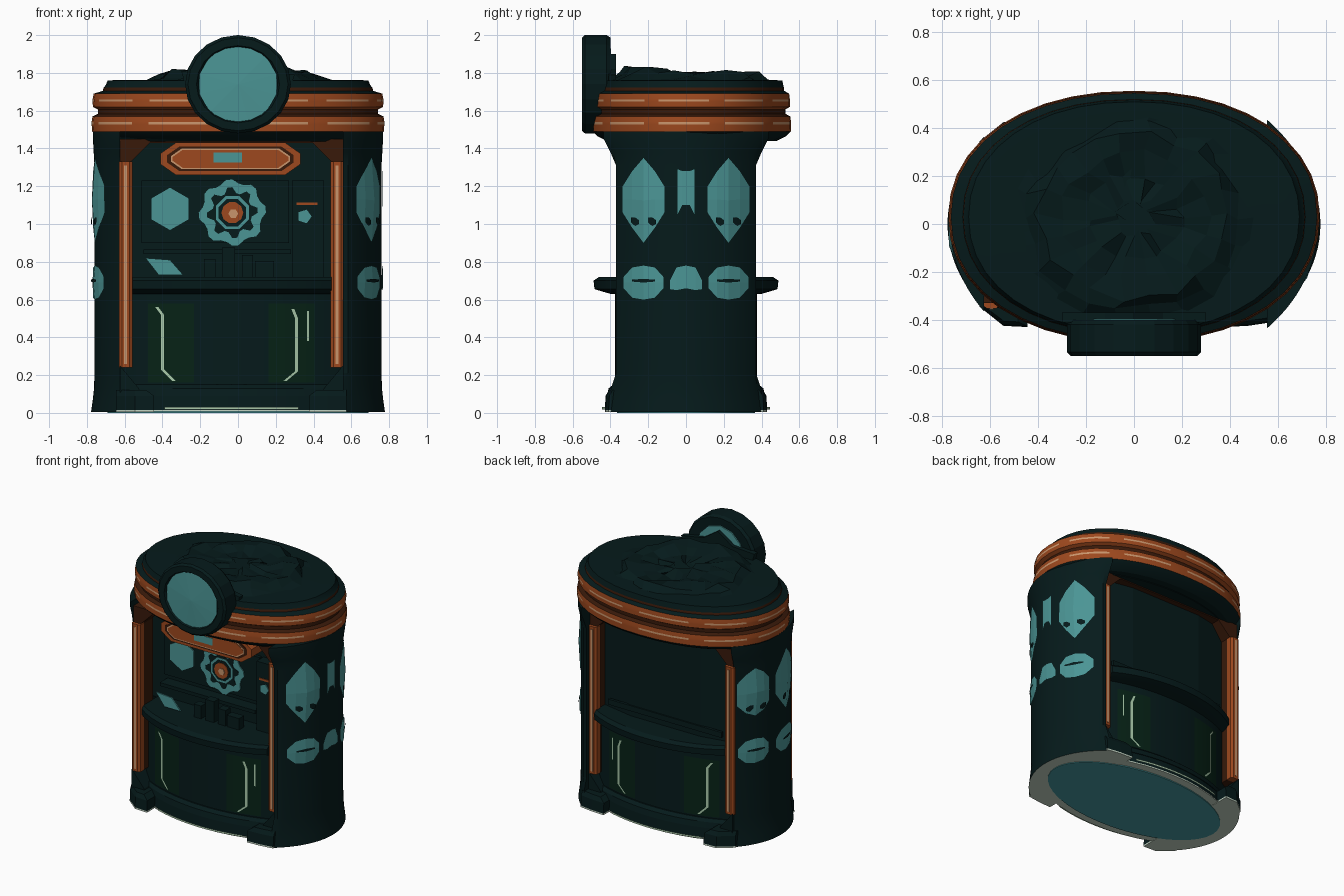
import bpy, bmesh, math, random

if "Cube" in bpy.data.objects:
    bpy.data.objects.remove(bpy.data.objects["Cube"])

random.seed(4)
COL = {
    "dark_teal": (0.0017, 0.0105, 0.011), "glass_teal": (0.07, 0.30, 0.30),
    "copper": (0.34, 0.066, 0.013), "dark_brown": (0.04, 0.010, 0.003),
    "tan_highlight": (0.58, 0.30, 0.15), "pale_green": (0.40, 0.58, 0.40),
    "dark_green": (0.002, 0.016, 0.008), "underside_teal": (0.06, 0.32, 0.35),
    "stone": (0.55, 0.66, 0.55)}
MAT = {}
for k, c in COL.items():
    MAT[k] = bpy.data.materials.new(k)
    MAT[k].diffuse_color = (*c, 1)

CL, CR = -0.625, 0.555        # left and right limits of the service opening
RX, RY = 0.76, 0.58           # body ellipse


def make(name, verts, faces, mats="dark_teal", idx=None, smooth=False, fix=True):
    me = bpy.data.meshes.new(name)
    me.from_pydata([tuple(v) for v in verts], [], faces)
    for m in ([mats] if isinstance(mats, str) else mats):
        me.materials.append(MAT[m])
    if idx:
        me.polygons.foreach_set("material_index", idx)
    if fix:
        bm = bmesh.new()
        bm.from_mesh(me)
        bmesh.ops.recalc_face_normals(bm, faces=bm.faces)
        bm.to_mesh(me)
        bm.free()
    if smooth:
        me.shade_smooth()
        me.set_sharp_from_angle(angle=math.radians(25))
    ob = bpy.data.objects.new(name, me)
    bpy.context.collection.objects.link(ob)
    return ob


def loft(name, rings, mats="dark_teal", bands=None, smooth=True):
    """Skin equal closed rings; bands gives a material index per step."""
    n = len(rings[0])
    verts = [p for r in rings for p in r]
    faces, idx = [], []
    for k in range(len(rings) - 1):
        for i in range(n):
            j = (i + 1) % n
            faces.append((k*n + i, k*n + j, (k+1)*n + j, (k+1)*n + i))
            idx.append(bands[k] if bands else 0)
    faces += [tuple(range(n))[::-1], tuple(range((len(rings)-1)*n, len(rings)*n))]
    idx += [bands[0], bands[-1]] if bands else [0, 0]
    return make(name, verts, faces, mats, idx, smooth)


def prism(name, poly, y0, y1, mat="dark_teal"):
    """Extrude an outline in x, z between two depths."""
    return loft(name, [[(x, y0, z) for x, z in poly], [(x, y1, z) for x, z in poly]], mat, smooth=False)


def box(name, x0, x1, y0, y1, z0, z1, mat="dark_teal"):
    return prism(name, [(x0, z0), (x1, z0), (x1, z1), (x0, z1)], y0, y1, mat)


def ellipse(rx, ry, z, n=40, cy=0.0, p=1.0):
    def c(v):
        return math.copysign(abs(v)**p, v)
    return [(rx*c(math.cos(2*math.pi*i/n)), cy + ry*c(math.sin(2*math.pi*i/n)), z) for i in range(n)]


def disc(cx, cz, r, n=8, rot=0.0, sz=1.0):
    return [(cx + r*math.cos(2*math.pi*i/n + rot), cz + sz*r*math.sin(2*math.pi*i/n + rot)) for i in range(n)]


def bow(x, ry, rx=0.75):
    return ry*math.sqrt(max(0, 1 - (x/rx)**2))


def bowed_plan(ry, z, n=16, a=CL, b=CR):
    xs = [a + (b - a)*i/n for i in range(n + 1)]
    return [(x, -bow(x, ry), z) for x in xs] + [(x, bow(x, ry), z) for x in reversed(xs)]


# Base with stone rim and underside
loft("base", [ellipse(.755, .42, .016), ellipse(.75, .415, .09), ellipse(.73, .39, .13)])
loft("base_rim", [ellipse(.76, .425, .007), ellipse(.76, .425, .016)], "stone")
loft("underside", [ellipse(.69, .365, 0), ellipse(.69, .365, .012)], "underside_teal")

# Side pillars: flattened ellipse segments with a wide foot and a flared head
PROFILE = [(.778, .59, .43, .004), (.77, .585, .43, .06), (.762, .58, .42, .13), (RX, RY, .37, .21),
           (RX, RY, .37, 1.31), (.764, .60, .40, 1.38), (.768, .63, .44, 1.45), (.768, .63, .44, 1.49)]
for side, cut, yo in (("left", CL, .345), ("right", CR, .41)):
    s = 1 if cut > 0 else -1
    rings = []
    for rx, ry, ym, z in PROFILE:
        a0 = math.acos(abs(cut)/rx)
        rings.append([(s*rx*math.cos(a0*i/14), max(-ym, min(ym, ry*math.sin(a0*i/14))), z) for i in range(-14, 15)])
    pillar = loft(side + "_pillar", rings, ["dark_teal", "stone"])
    for p in pillar.data.polygons:
        p.material_index = int(p.center.z < .005)
    # foot reaching in under the opening, with a bevelled corner above
    rings = []
    for z, e, k in ((.004, .18, 1), (.015, .18, 1), (.09, .18, .99), (.12, .14, .95)):
        half = [(cut + s*.02, yo*k), (cut - s*.08, .425*k), (cut - s*e, .43*k)]
        rings.append([(x, -y, z) for x, y in half] + [(x, y, z) for x, y in half[::-1]])
    loft(side + "_foot", rings, ["stone", "dark_teal"], [0, 1, 1], smooth=False)
    prism(side + "_foot_wedge", [(cut, .10), (cut - s*.11, .10), (cut - s*.10, .13), (cut, .25)], -.35, .35)

# Lower counter body with dark green glow areas
rings = [bowed_plan(.375, z, 24) for z in (.1, .16, .58, .66)]
body = loft("counter_body", rings, ["dark_teal", "dark_green"])
for p in body.data.polygons:
    if .16 < p.center.z < .58 and .2 < abs(p.center.x + .035) < .42:
        p.material_index = 1
loft("lower_molding", [bowed_plan(.42, .09), bowed_plan(.41, .13), bowed_plan(.385, .15)])

# Counter top, front and back
loft("counter_top", [bowed_plan(r, z, 16, -.565, .495) for r, z in ((.40, .63), (.485, .655), (.49, .70), (.46, .72))])


def strip(name, pts, w, ry, sgn, mat, axis=0):
    """Thin plate following the bowed panel along x, z points."""
    v, f = [], []
    for x, z in pts:
        for d in (-w, w):
            xx, zz = (x + d, z) if axis == 0 else (x, z + d)
            v.append((xx, sgn*(bow(xx, ry) + .005), zz))
    for i in range(len(pts) - 1):
        q = (2*i, 2*i + 1, 2*i + 3, 2*i + 2)
        f.append(q if sgn < 0 else q[::-1])
    make(name, v, f, mat, fix=False)


for tag, sgn in (("front", -1), ("back", 1)):
    strip(tag + "_left_glow", [(-.34, .17), (-.40, .23), (-.40, .52), (-.43, .56)], .008, .375, sgn, "pale_green")
    strip(tag + "_right_glow", [(.25, .17), (.31, .22), (.31, .5), (.29, .55)], .008, .375, sgn, "pale_green")
    strip(tag + "_short_glow", [(.37, .38), (.37, .54)], .005, .375, sgn, "pale_green")
    strip(tag + "_base_glow", [(.32 - .71*i/10, .025) for i in range(11)], .007, .44, sgn, "pale_green", 1)
    # Copper posts with a bright centre line, set just inside the pillars
    for side, x in (("left", -.595), ("right", .525)):
        yo = .352
        plan = [(-.036, .05), (.036, .05), (.036, .012), (.02, 0), (-.02, 0), (-.036, .012)]
        loft(f"{tag}_{side}_post", [[(x + px, sgn*(yo - py), z) for px, py in plan] for z in (.24, 1.33)],
             "copper", smooth=False)
        box(f"{tag}_{side}_jamb", x - .03, x + .034, sgn*(yo - .16), sgn*(yo - .05), .24, 1.33, "dark_brown")
        box(f"{tag}_{side}_post_line", x - .008, x + .008, sgn*(yo - .002), sgn*(yo + .004), .26, 1.31, "tan_highlight")

# Header arch and back wall of the recess
prism("header_arch", [(CL, 1.45), (CL, 1.32), (CL + .05, 1.32), (CL + .16, 1.43), (CR - .16, 1.43),
                      (CR - .05, 1.32), (CR, 1.32), (CR, 1.45)], -.33, .33, "dark_brown")
loft("header_fascia", [bowed_plan(.42, 1.437), bowed_plan(.48, 1.48)])
box("recess_wall", CL, CR, -.11, .11, .70, 1.44)
loft("back_wall", [[(CL, 0, z), (CR, 0, z), (CR, .23, z), (.25, .29, z), (-.32, .29, z), (CL, .23, z)]
                   for z in (.70, 1.44)], smooth=False)
box("back_wall_trim", -.5, .43, .28, .30, .76, .80)


# Signboard over the opening
def sign(name, x0, x1, z0, z1, c, y0, y1, mat):
    prism(name, [(x0 + c, z0), (x1 - c, z0), (x1, z0 + c*.7), (x1, z1 - c*.7), (x1 - c, z1), (x0 + c, z1),
                 (x0, z1 - c*.7), (x0, z0 + c*.7)], y0, y1, mat)


SY = -.315
sign("signboard", -.41, .33, 1.26, 1.43, .08, SY, -.10, "copper")
sign("sign_border", -.375, .295, 1.28, 1.41, .065, SY - .003, SY + .01, "dark_brown")
sign("sign_line", -.355, .275, 1.29, 1.40, .058, SY - .006, SY + .01, "tan_highlight")
sign("sign_panel", -.347, .267, 1.297, 1.393, .055, SY - .009, SY + .01, "copper")
box("sign_window", -.13, .02, SY - .013, SY, 1.325, 1.378, "glass_teal")

# Display board with hexagon, gear ring and hub
box("display_board", -.51, .27, -.135, -.10, .90, 1.23)
prism("hexagon_window", disc(-.36, 1.08, .112, 6, math.pi/6), -.142, -.13, "glass_teal")


def cog(name, r0, r1, y, mat):
    prism(name, [(-.03 + r*math.cos(a), 1.06 + r*math.sin(a)) for a, r in
                 ((2*math.pi*i/32, r0 if i % 4 < 2 else r1) for i in range(32))], y, -.13, mat)


cog("gear_plate", .178, .158, -.142, "glass_teal")
cog("gear_inset", .135, .105, -.145, "dark_teal")
prism("gear_inner_ring", disc(-.03, 1.06, .095, 8, math.pi/8), -.148, -.13, "glass_teal")
prism("gear_inner_inset", disc(-.03, 1.06, .078, 8, math.pi/8), -.151, -.13)
prism("gear_hub", disc(-.03, 1.06, .058, 10), -.155, -.13, "copper")
prism("hub_center", disc(-.025, 1.055, .026, 6), -.16, -.14, "tan_highlight")

# Shelf cabinet and small goods
box("shelf_cabinet", .285, .455, -.19, -.10, .72, 1.23)
box("cabinet_trim", .31, .42, -.196, -.185, 1.10, 1.115, "copper")
prism("cabinet_window", disc(.352, 1.04, .038, 5), -.197, -.185, "glass_teal")
box("low_shelf", -.5, .28, -.2, -.1, .84, .865)
prism("glass_booklet", [(-.42, .73), (-.29, .73), (-.36, .81), (-.49, .82)], -.26, -.25, "glass_teal")
for x, w, h in ((-.15, .03, .10), (-.05, .035, .16), (.05, .03, .12), (.14, .05, .09)):
    box("counter_item", x - w, x + w, -.26, -.2, .715, .715 + h)


# Side gems that wrap around the pillars
def gem(name, s, cy, cols, lift=0.0, off=.007, mat="glass_teal", wide=1.0):
    w = max(abs(c[0]) for c in cols)
    v, f = [], []
    for d, lo, hi in cols:
        y = cy + d*wide
        for z, k in ((lo, 0), ((lo + hi)/2, 1), (hi, 0)):
            v.append((s*(RX*math.sqrt(1 - (y/RY)**2) + off + lift*k*(1 - abs(d)/w)), y, z))
    for i in range(len(cols) - 1):
        for k in (0, 1):
            q = (3*i + k, 3*i + 3 + k, 3*i + 4 + k, 3*i + 1 + k)
            f.append(q if s > 0 else q[::-1])
    make(name, v, f, mat, fix=False)


BIG = [(-.11, 1.06, 1.2), (-.06, .98, 1.28), (0, .90, 1.35), (.06, .98, 1.28), (.11, 1.06, 1.2)]
LESS = [(-.11, 1.04, 1.2), (-.06, .98, 1.26), (0, .95, 1.30), (.06, .98, 1.26), (.11, 1.04, 1.2)]
LOW = [(-.105, .66, .72), (-.06, .61, .77), (0, .60, .78), (.06, .61, .77), (.105, .66, .72)]
MID = [(-.045, 1.05, 1.29), (-.02, 1.1, 1.28), (.02, 1.1, 1.28), (.045, 1.05, 1.29)]
SMALL = [(-.085, .655, .70), (-.05, .65, .77), (0, .66, .78), (.05, .65, .77), (.085, .655, .70)]
for s, tag, cy, cols, wide in ((1, "right", -.225, BIG, 1), (1, "right", .225, BIG, 1),
                               (-1, "left", -.09, BIG, 1.25), (-1, "left", .21, LESS, 1)):
    gem(tag + "_gem", s, cy, cols, .015, wide=wide)
    gem(tag + "_low_window", s, cy, LOW, .008, wide=wide)
    gem(tag + "_low_slot", s, cy, [(-.06, .695, .705), (0, .69, .71), (.06, .695, .705)], 0, .018, "dark_teal")
    for d in (-.045, .045):
        gem(tag + "_gem_notch", s, cy + d, [(-.022, 1.01, 1.035), (0, .99, 1.035), (.022, 1.0, 1.02)],
            0, .018, "dark_teal")
gem("right_mid_window", 1, 0, MID)
gem("right_mid_low_window", 1, 0, SMALL)

# Roof: stacked mouldings with two copper bands and broken bright lines
ROOF = [(.70, .45, 1.44, 0), (.75, .50, 1.465, 0), (.772, .525, 1.49, 1), (.775, .526, 1.528, 2),
        (.775, .526, 1.541, 1), (.77, .522, 1.57, 3), (.742, .497, 1.583, 3), (.742, .497, 1.607, 1),
        (.768, .52, 1.62, 1), (.77, .52, 1.648, 2), (.77, .52, 1.66, 1), (.764, .516, 1.69, 0),
        (.715, .49, 1.705, 3), (.712, .488, 1.722, 0), (.70, .485, 1.735, 0), (.69, .48, 1.76, 0), (.64, .43, 1.762, 0)]
roof = loft("roof", [ellipse(rx, ry, z, 40, .03, .93) for rx, ry, z, _ in ROOF],
            ["dark_teal", "copper", "tan_highlight", "dark_brown"], [r[3] for r in ROOF[:-1]])
for p in roof.data.polygons:
    if p.material_index == 2 and p.index % 4 == 1:
        p.material_index = 1

# Rough mound on the roof
rings = []
for k, (r, z) in enumerate(((.52, 1.755), (.45, 1.775), (.40, 1.81), (.31, 1.805), (.2, 1.785), (.08, 1.79))):
    j = .0 if k == 0 else .02
    rings.append([(x + random.uniform(-j, j), y + random.uniform(-j, j), zz - (.05*y if k else 0) + random.uniform(-j, j))
                  for x, y, zz in ellipse(r, r*.86, z, 22, .03)])
loft("roof_mound", rings, smooth=False)


# Round emblem at the roof front, glazed on both sides
def hoop(r, y, n=20):
    return [(x, y, z) for x, z in disc(0, 1.74, r, n, 0, .93)]


loft("emblem_rim", [hoop(.2, -.405), hoop(.265, -.40), hoop(.28, -.42), hoop(.28, -.535), hoop(.265, -.55),
                    hoop(.22, -.55), hoop(.21, -.535)], smooth=False)
face = [(x, -.54, z) for x, z in disc(0, 1.74, .21, 12, math.pi/12)]
make("emblem_glass", face + [(0, -.55, 1.74)], [(i, (i + 1) % 12, 12) for i in range(12)], "glass_teal", fix=False)
prism("emblem_back_glass", disc(0, 1.74, .19, 12), -.405, -.396, "glass_teal")
prism("emblem_bracket", [(-.27, 1.70), (.27, 1.70), (.3, 1.79), (.12, 1.82), (0, 1.90), (-.12, 1.82), (-.3, 1.81)],
      -.41, -.37)

for m in bpy.data.materials:
    if m.users and not m.is_grease_pencil:
        m.use_nodes = True
        m.node_tree.nodes["Principled BSDF"].inputs["Base Color"].default_value = m.diffuse_color
